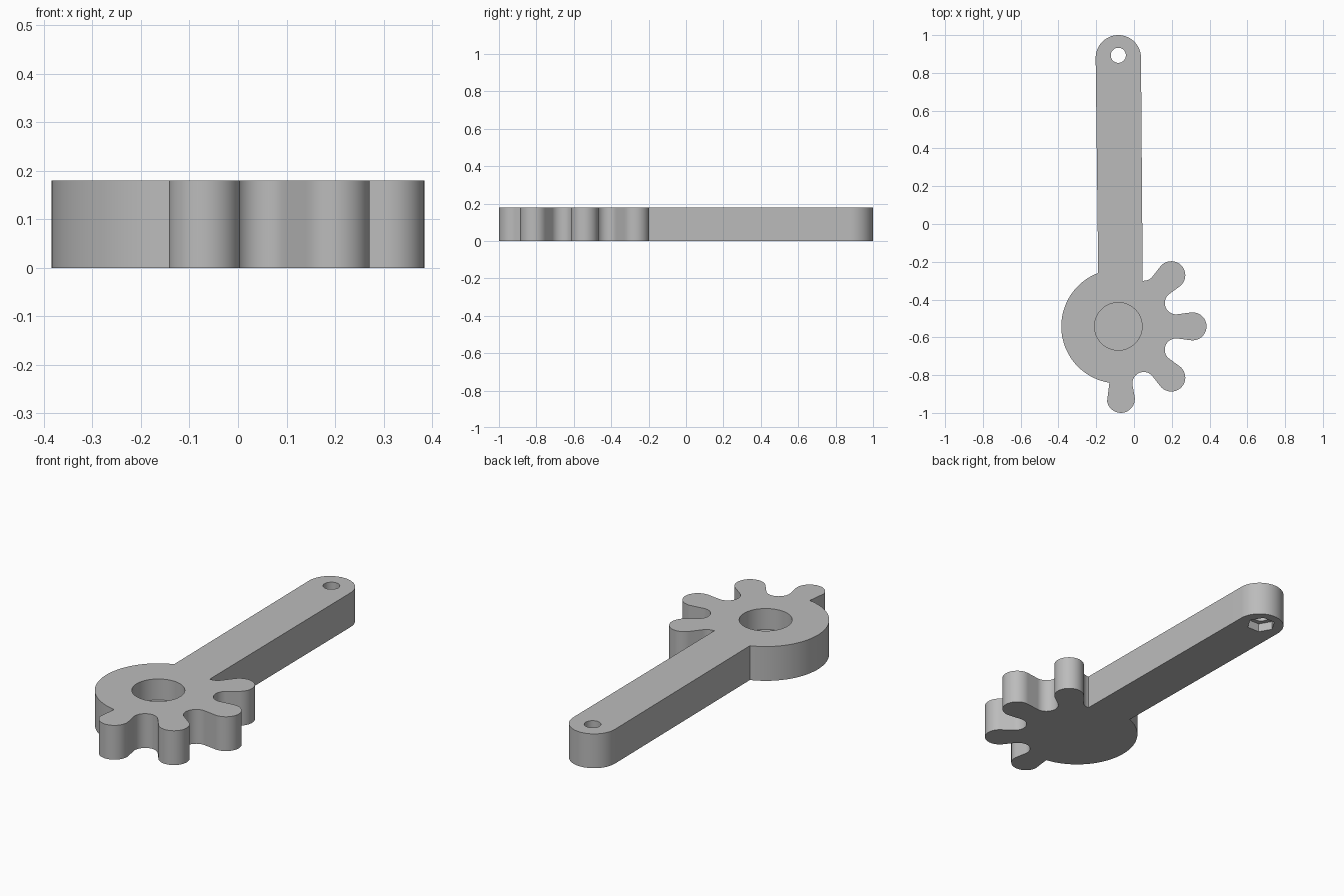
import bpy, bmesh
from math import sin, cos, acos, atan2, hypot, pi, tau, radians

if "Cube" in bpy.data.objects:
    bpy.data.objects.remove(bpy.data.objects["Cube"])

HEIGHT = 0.18
HUB = (-0.083, -0.542)
HUB_R = 0.302
TIP = (-0.083, 0.88)
TIP_R = 0.12
KNOB_R, NOTCH_R = 0.074, 0.06

grey = bpy.data.materials.new("plain grey")
grey.use_nodes = True
grey.diffuse_color = (0.5, 0.5, 0.5, 1)
grey.node_tree.nodes["Principled BSDF"].inputs["Base Color"].default_value = grey.diffuse_color


def polar(centre, radius, angle):
    return (centre[0] + radius * cos(angle), centre[1] + radius * sin(angle))


def arc(centre, radius, start, end, turn=1, step=radians(6)):
    """Points along an arc, turn 1 is counter-clockwise and -1 clockwise."""
    sweep = (turn * (end - start)) % tau
    n = max(2, round(sweep / step))
    return [polar(centre, radius, start + turn * sweep * i / n) for i in range(n + 1)]


def crossing_tangent(a, b, turn):
    """Angle on circle a where the path leaves it to wrap circle b the other way."""
    dx, dy = b[0] - a[0], b[1] - a[1]
    return atan2(dy, dx) - turn * acos(min(1, (KNOB_R + NOTCH_R) / hypot(dx, dy)))


def prism(name, points, z0, z1):
    """Upright solid with the given outline."""
    bm = bmesh.new()
    face = bm.faces.new([bm.verts.new((x, y, z0)) for x, y in points])
    top = bmesh.ops.extrude_face_region(bm, geom=[face])["geom"]
    moved = [v for v in top if isinstance(v, bmesh.types.BMVert)]
    bmesh.ops.translate(bm, verts=moved, vec=(0, 0, z1 - z0))
    bmesh.ops.recalc_face_normals(bm, faces=bm.faces[:])
    mesh = bpy.data.meshes.new(name)
    bm.to_mesh(mesh)
    bm.free()
    mesh.materials.append(grey)
    obj = bpy.data.objects.new(name, mesh)
    bpy.context.collection.objects.link(obj)
    return obj


def circle(centre, radius, sides):
    return [polar(centre, radius, tau * i / sides) for i in range(sides)]


# Round side of the hub, from the arm down to the lowest finger
outline = arc(HUB, HUB_R, radians(110.6), radians(261), step=radians(4))

# Fingers: rounded knobs alternating with rounded notches
knobs = [polar(HUB, r, radians(a)) for a, r in ((-88, 0.384), (-44, 0.39), (0, 0.393), (44, 0.39))]
notches = [polar(HUB, 0.33, radians(a)) for a in (-66, -22, 22, 66)]
enter = radians(190)
for i, (knob, notch) in enumerate(zip(knobs, notches)):
    leave = crossing_tangent(knob, notch, 1)
    outline += arc(knob, KNOB_R, enter, leave)
    if i < 3:
        out = crossing_tangent(notch, knobs[i + 1], -1)
    else:
        out = radians(-90)
    outline += arc(notch, NOTCH_R, leave + pi, out, -1)
    enter = out + pi

# Arm with its rounded tip
outline.append((0.046, outline[-1][1]))
outline += arc(TIP, TIP_R, 0, pi)

lever = prism("lever_with_fingers", outline, 0, HEIGHT)

# Blind hub pocket, pin hole and six-sided nut recess
pin = (-0.083, 0.893)
cutters = [
    prism("hub_pocket_cutter", circle(HUB, 0.126, 64), 0.07, HEIGHT + 0.1),
    prism("pin_hole_cutter", circle(pin, 0.04, 32), -0.1, HEIGHT + 0.1),
    prism("nut_recess_cutter", circle(pin, 0.071, 6), -0.1, 0.045),
]
bpy.context.view_layer.objects.active = lever
for cutter in cutters:
    cutter.hide_render = True
    mod = lever.modifiers.new(cutter.name, "BOOLEAN")
    mod.operation = "DIFFERENCE"
    mod.solver = "EXACT"
    mod.object = cutter
    bpy.ops.object.modifier_apply(modifier=mod.name)
    bpy.data.objects.remove(cutter)

bpy.ops.object.select_all(action="DESELECT")
lever.select_set(True)
bpy.ops.object.shade_smooth_by_angle(angle=radians(30))
